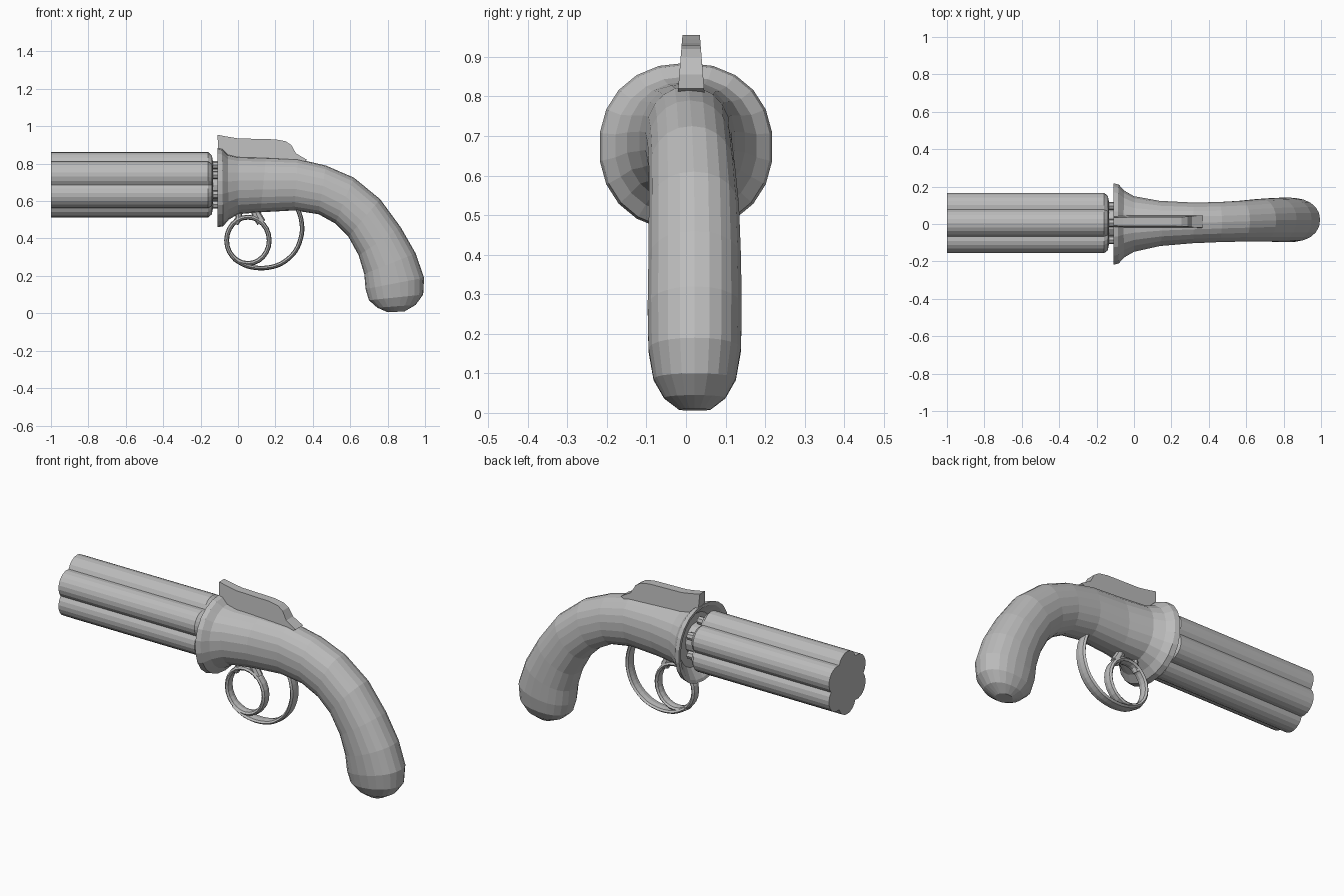
import bpy
import math
from mathutils import Vector

if "Cube" in bpy.data.objects:
    bpy.data.objects.remove(bpy.data.objects["Cube"])

GREY = (0.5, 0.5, 0.5, 1)
steel = bpy.data.materials.new("steel grey")
steel.use_nodes = True
steel.diffuse_color = GREY
steel.node_tree.nodes["Principled BSDF"].inputs["Base Color"].default_value = GREY


def make(name, verts, faces):
    mesh = bpy.data.meshes.new(name)
    mesh.from_pydata([tuple(v) for v in verts], [], faces)
    mesh.materials.append(steel)
    obj = bpy.data.objects.new(name, mesh)
    bpy.context.collection.objects.link(obj)
    # Consistent outward normals
    import bmesh
    bm = bmesh.new()
    bm.from_mesh(mesh)
    bmesh.ops.recalc_face_normals(bm, faces=bm.faces)
    bm.to_mesh(mesh)
    bm.free()
    return obj


def loft(name, rings, closed=False):
    """Skin a row of equal-sized rings, capping the ends unless closed."""
    n, m = len(rings[0]), len(rings)
    faces = []
    for i in range(m if closed else m - 1):
        a, b = i * n, (i + 1) % m * n
        faces += [(a + j, a + (j + 1) % n, b + (j + 1) % n, b + j) for j in range(n)]
    if not closed:
        faces += [tuple(range(n)), tuple(range((m - 1) * n, m * n))]
    return make(name, [p for r in rings for p in r], faces)


def oval(top, bottom, width, y, sides=22, power=0.92):
    """Rounded section spanning two points of the side outline."""
    mid, half = (top + bottom) / 2, (top - bottom) / 2
    ring = []
    for j in range(sides):
        a = math.tau * j / sides
        c, s = (math.copysign(abs(v) ** power, v) for v in (math.cos(a), math.sin(a)))
        ring.append(mid + half * c + Vector((0, y + width * s, 0)))
    return ring


def band(name, path, thick, width, y, closed=False):
    """Oval strap swept along a path in the x-z plane."""
    pts = [Vector((x, 0, z)) for x, z in path]
    rings = []
    for i, p in enumerate(pts):
        prev = pts[i - 1] if closed or i else p
        nxt = pts[(i + 1) % len(pts)] if closed or i < len(pts) - 1 else p
        t = (nxt - prev).normalized()
        side = Vector((-t.z, 0, t.x)) * thick
        rings.append(oval(p + side, p - side, width, y, 8))
    return loft(name, rings, closed)


def smooth_path(points, steps=4):
    """Catmull-Rom curve through the points."""
    p = [points[0], *points, points[-1]]
    out = []
    for i in range(1, len(p) - 2):
        for k in range(steps):
            t = k / steps
            out.append(tuple(
                0.5 * (2 * b + (c - a) * t + (2 * a - 5 * b + 4 * c - d) * t * t
                       + (3 * b - a - 3 * c + d) * t ** 3)
                for a, b, c, d in zip(*p[i - 1:i + 3])))
    return out + [points[-1]]


# Barrel cluster: six fused round lobes
AXIS_Y, AXIS_Z = 0.005, 0.687


def lobed_ring(x, scale):
    ring = []
    for lobe in range(6):
        mid = math.tau * lobe / 6
        for k in range(8):
            a = math.radians(-30 + 60 * k / 8)
            r = 0.1 * math.cos(a) + math.sqrt(0.075 ** 2 - (0.1 * math.sin(a)) ** 2)
            r *= scale
            ring.append((x, AXIS_Y + r * math.sin(mid + a), AXIS_Z + r * math.cos(mid + a)))
    return ring


loft("barrel_cluster", [lobed_ring(x, s) for x, s in
                        ((-1, 1), (-0.16, 1), (-0.14, 0.9), (-0.135, 0.75))])


# Spindle and the six cap nipples behind the barrels
def rod(name, x0, x1, y, z, r, sides):
    loft(name, [[(x, y + r * math.cos(math.tau * j / sides), z + r * math.sin(math.tau * j / sides))
                 for j in range(sides)] for x in (x0, x1)])


rod("spindle", -0.15, -0.03, AXIS_Y, AXIS_Z, 0.085, 16)
for i in range(6):
    a = math.tau * i / 6
    rod(f"nipple_{i + 1}", -0.15, -0.085, AXIS_Y + 0.105 * math.sin(a),
        AXIS_Z + 0.105 * math.cos(a), 0.022, 8)

# Frame and grip: top point, bottom point, half width, sideways centre
sections = [
    (-0.06, 0.82, -0.06, 0.53, 0.14, 0),
    (-0.105, 0.865, -0.105, 0.475, 0.195, 0),
    (-0.11, 0.885, -0.11, 0.46, 0.22, 0),
    (-0.085, 0.88, -0.08, 0.465, 0.213, 0),
    (-0.055, 0.85, -0.05, 0.50, 0.18, 0),
    (0.0, 0.837, 0.0, 0.53, 0.15, 0),
    (0.15, 0.833, 0.12, 0.54, 0.122, 0.003),
    (0.32, 0.825, 0.30, 0.55, 0.11, 0.006),
    (0.47, 0.79, 0.43, 0.53, 0.108, 0.01),
    (0.62, 0.725, 0.52, 0.48, 0.11, 0.015),
    (0.76, 0.61, 0.59, 0.41, 0.115, 0.02),
    (0.87, 0.46, 0.645, 0.31, 0.118, 0.022),
    (0.95, 0.32, 0.675, 0.21, 0.12, 0.022),
    (0.995, 0.19, 0.682, 0.13, 0.118, 0.022),
    (0.99, 0.10, 0.70, 0.07, 0.105, 0.022),
    (0.95, 0.045, 0.745, 0.03, 0.078, 0.022),
    (0.89, 0.01, 0.80, 0.006, 0.04, 0.022),
]
loft("frame_and_grip", [oval(Vector((a, 0, b)), Vector((c, 0, d)), w, y)
                        for a, b, c, d, w, y in sections])

# Bar hammer: side outline, tapering toward the top
outline = [(-0.11, 0.955), (-0.06, 0.945), (0.0, 0.935), (0.2, 0.93), (0.255, 0.92),
           (0.285, 0.9), (0.31, 0.855), (0.37, 0.82), (0.3, 0.78), (-0.03, 0.78),
           (-0.075, 0.86), (-0.105, 0.875)]
loft("bar_hammer", [[(x, 0.013 + s * (0.022 + 0.08 * (0.955 - z)), z) for x, z in outline]
                    for s in (-1, 1)])

# Ring trigger with its stem
ring_path = [(0.053 + 0.114 * math.cos(math.tau * k / 24), 0.39 + 0.124 * math.sin(math.tau * k / 24))
             for k in range(24)]
band("trigger_ring", ring_path, 0.013, 0.028, 0.005, closed=True)
band("trigger_stem", [(0.09, 0.56), (0.1, 0.525), (0.125, 0.485)], 0.025, 0.022, 0.005)
band("trigger_front_stem", [(0.0, 0.55), (0.005, 0.51), (-0.015, 0.48)], 0.018, 0.022, 0.005)

# Trigger guard sweeping back to the frame
guard = smooth_path([(-0.02, 0.29), (0.05, 0.252), (0.14, 0.242), (0.23, 0.265),
                     (0.305, 0.33), (0.34, 0.42), (0.338, 0.5), (0.315, 0.57)])
band("trigger_guard", guard, 0.012, 0.034, 0.008)
